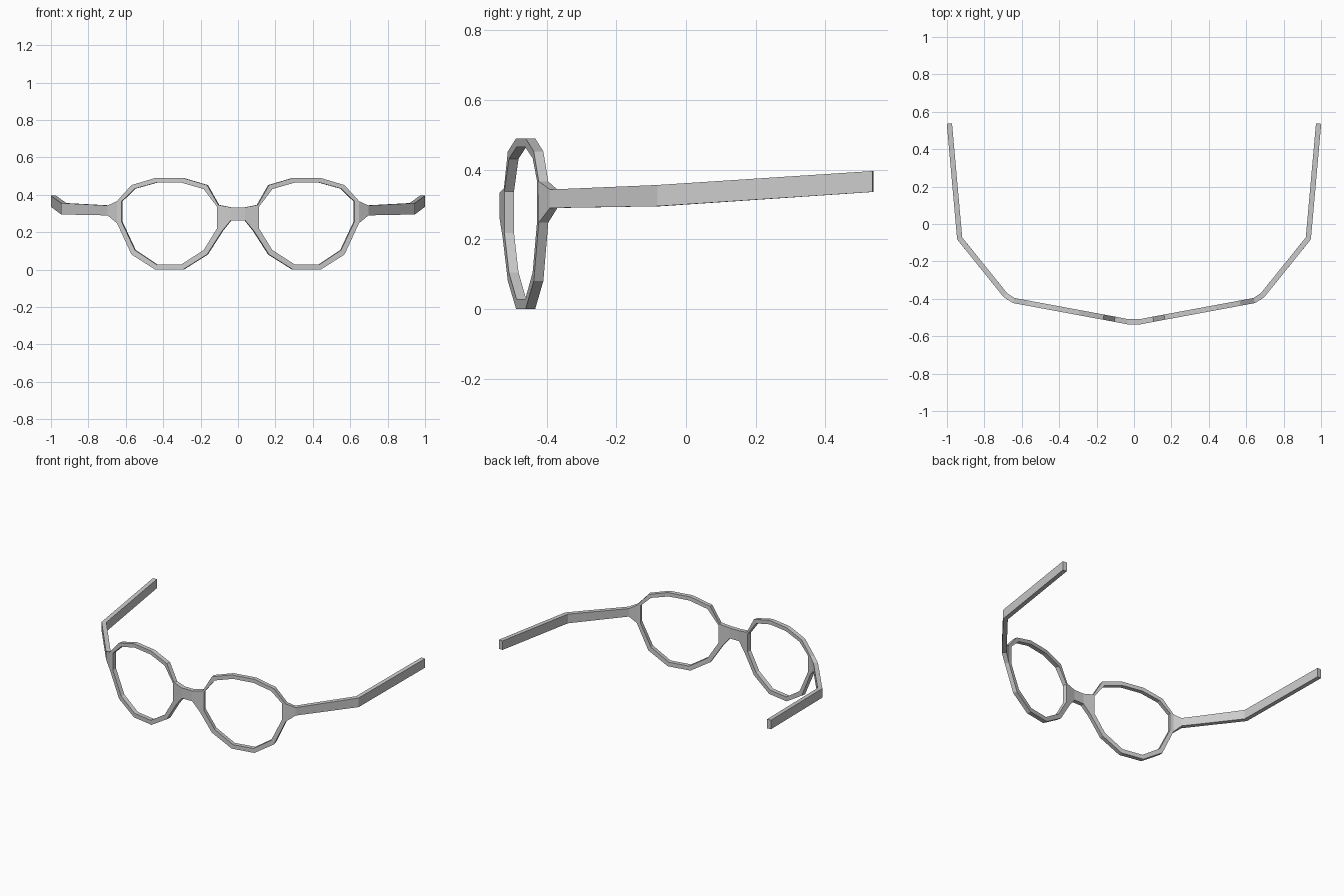
import bpy, bmesh

if "Cube" in bpy.data.objects:
    bpy.data.objects.remove(bpy.data.objects["Cube"])


def lens_y(x):
    # lens plane sweeps back from the bridge
    return -0.522 + 0.185 * max(0.0, x - 0.033)


# rim outline (x, z), clockwise from the top
outer = [(.292, .49), (.44, .49), (.567, .452), (.643, .366), (.643, .248), (.567, .081),
         (.44, 0), (.292, 0), (.163, .081), (.083, .206), (.103, .346), (.163, .452)]
inner = [(.300, .465), (.434, .465), (.549, .433), (.619, .366), (.619, .254), (.549, .105),
         (.434, .028), (.300, .028), (.181, .105), (.111, .218), (.111, .338), (.181, .431)]
# temple stations (x, y, top z, bottom z): hinge, bend, tip
temple = [(.688, -.380, .343, .290), (.932, -.077, .356, .295), (.987, .537, .396, .336)]
# bridge stations from rim to centre
bridge = [(.036, -.522, .333, .264), (0, -.522, .333, .264)]

bm = bmesh.new()


def strip(start, stations):
    # continue the sheet from an edge of the rim through the stations
    a, b = start
    for x, y, top, bottom in stations:
        c, d = bm.verts.new((x, y, top)), bm.verts.new((x, y, bottom))
        bm.faces.new((a, c, d, b))
        a, b = c, d


# rim
o = [bm.verts.new((x, lens_y(x), z)) for x, z in outer]
i = [bm.verts.new((x, lens_y(x), z)) for x, z in inner]
for k in range(12):
    n = (k + 1) % 12
    bm.faces.new((o[k], o[n], i[n], i[k]))

# temple and half bridge
strip((o[3], o[4]), temple)
strip((o[10], o[9]), bridge)

bmesh.ops.recalc_face_normals(bm, faces=bm.faces)
mesh = bpy.data.meshes.new("spectacle_frame")
bm.to_mesh(mesh)
bm.free()
frame = bpy.data.objects.new("spectacle_frame", mesh)
bpy.context.collection.objects.link(frame)

# other half, then the material thickness
mirror = frame.modifiers.new("mirror", 'MIRROR')
mirror.use_axis[0] = True
mirror.use_clip = True
solid = frame.modifiers.new("thickness", 'SOLIDIFY')
solid.thickness = 0.028
solid.offset = 0
solid.use_even_offset = True
